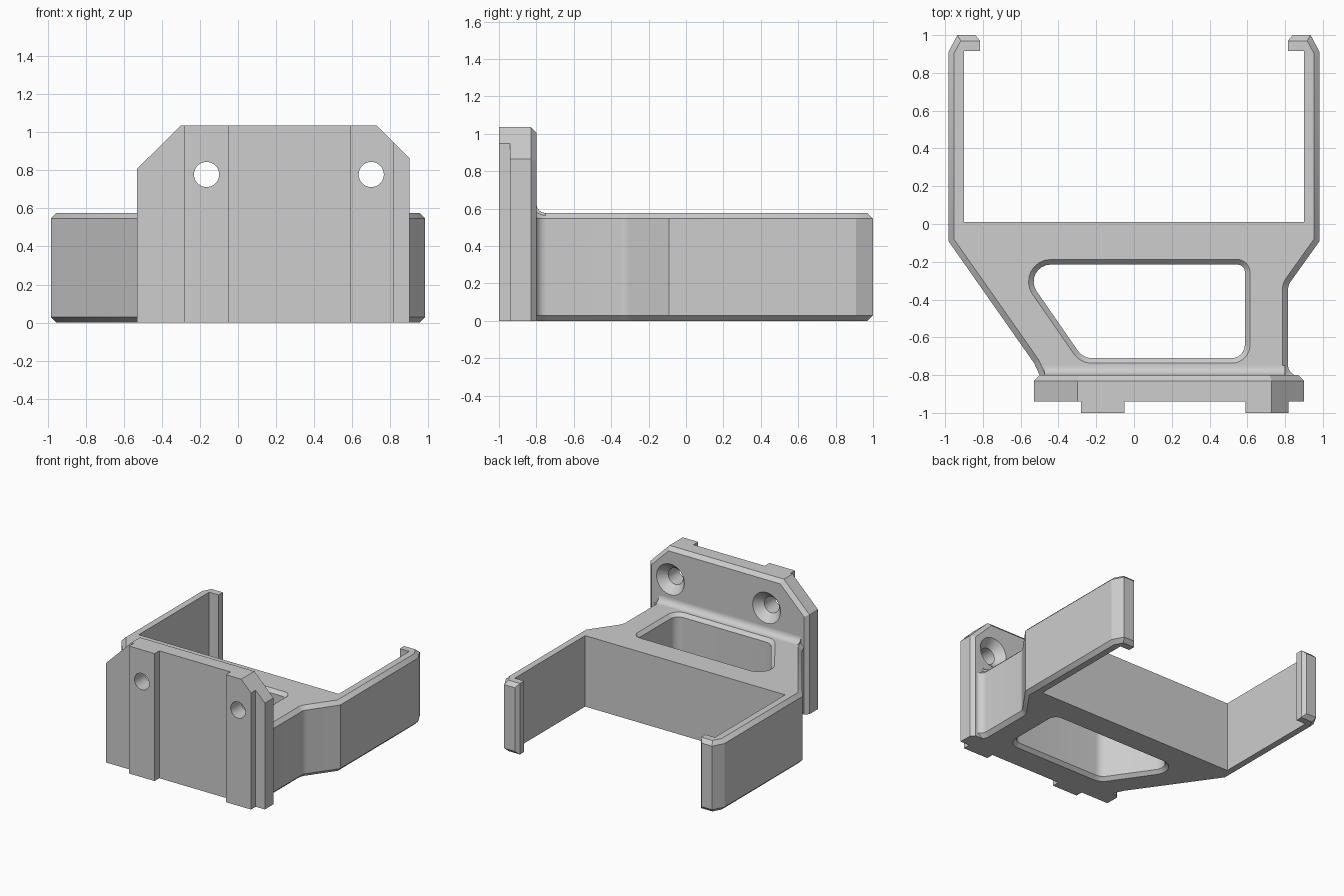
import bpy
import bmesh
import math
from mathutils import Vector

if "Cube" in bpy.data.objects:
    bpy.data.objects.remove(bpy.data.objects["Cube"], do_unlink=True)

grey = bpy.data.materials.new("plain_grey")
grey.use_nodes = True
GREY = (0.61, 0.61, 0.61, 1)
grey.diffuse_color = GREY
grey.node_tree.nodes["Principled BSDF"].inputs["Base Color"].default_value = GREY


def rounded(corners, steps=8):
    """Outline from (x, y) or (x, y, radius) corners."""
    out = []
    for i, c in enumerate(corners):
        v = Vector((c[0], c[1], 0))
        if len(c) == 2:
            out.append(v)
            continue
        r = c[2]
        before = corners[i - 1]
        after = corners[(i + 1) % len(corners)]
        a = (Vector((before[0], before[1], 0)) - v).normalized()
        b = (Vector((after[0], after[1], 0)) - v).normalized()
        half = a.angle(b) / 2
        centre = v + (a + b).normalized() * r / math.sin(half)
        reach = r / math.tan(half)
        start = (v + a * reach - centre).normalized()
        end = (v + b * reach - centre).normalized()
        out += [centre + start.slerp(end, k / steps) * r for k in range(steps + 1)]
    return out


def inset(outline, d):
    """Mitred inward offset of a counter-clockwise outline."""
    out = []
    for i, p in enumerate(outline):
        e1 = (p - outline[i - 1]).normalized()
        e2 = (outline[(i + 1) % len(outline)] - p).normalized()
        n1, n2 = Vector((-e1.y, e1.x, 0)), Vector((-e2.y, e2.x, 0))
        out.append(p + (n1 + n2) * d / (1 + n1.dot(n2)))
    return out


def loft(name, rings):
    """Closed solid through rings of equal point count."""
    bm = bmesh.new()
    rows = [[bm.verts.new(p) for p in ring] for ring in rings]
    n = len(rows[0])
    for low, high in zip(rows, rows[1:]):
        for i in range(n):
            j = (i + 1) % n
            bm.faces.new((low[i], low[j], high[j], high[i]))
    bm.faces.new(rows[0][::-1])
    bm.faces.new(rows[-1])
    bmesh.ops.recalc_face_normals(bm, faces=bm.faces)
    mesh = bpy.data.meshes.new(name)
    bm.to_mesh(mesh)
    bm.free()
    mesh.materials.append(grey)
    obj = bpy.data.objects.new(name, mesh)
    bpy.context.collection.objects.link(obj)
    return obj


def flat(outline, z):
    return [(p.x, p.y, z) for p in outline]


def upright(outline, y):
    return [(p.x, y, p.y) for p in outline]


def select(obj):
    bpy.ops.object.select_all(action="DESELECT")
    obj.select_set(True)
    bpy.context.view_layer.objects.active = obj


def cut(target, cutter):
    select(target)
    mod = target.modifiers.new("cut", "BOOLEAN")
    mod.operation = "DIFFERENCE"
    mod.solver = "EXACT"
    mod.object = cutter
    bpy.ops.object.modifier_apply(modifier=mod.name)


HEIGHT, BEVEL = 0.577, 0.03

# Cradle body: bevelled outer silhouette, its tail buried in the plate
outer = rounded([
    (-.50, -.90), (.875, -.90), (.875, -.81), (.815, -.785, .06), (.815, -.325, .08),
    (.983, -.09), (.983, .91), (.935, 1), (-.935, 1), (-.983, .91),
    (-.983, -.09), (-.53, -.735, .05), (-.50, -.80)])
small = inset(outer, BEVEL)
body = loft("cradle_body", [flat(small, 0), flat(outer, BEVEL),
                            flat(outer, HEIGHT - BEVEL), flat(small, HEIGHT)])

# Open pocket between the arms, leaving hooked tips
right_side = [(.90, .01), (.90, .915), (.815, .915), (.815, .97), (.84, 1), (.88, 1.05)]
pocket = rounded(right_side + [(-x, y) for x, y in reversed(right_side)])
pocket_cutter = loft("pocket_cutter", [flat(pocket, -.1), flat(pocket, HEIGHT + .1)])

# Window with bevelled rims
window = rounded([(-.613, -.215, .09), (-.27, -.71, .09), (.587, -.71, .07), (.587, -.215, .04)])
D = 0.027
wide = inset(window, -2 * D)
window_cutter = loft("window_cutter", [
    flat(wide, -D), flat(window, D), flat(window, HEIGHT - D), flat(wide, HEIGHT + D)])

cut(body, pocket_cutter)
cut(body, window_cutter)

# Mounting plate with clipped upper corners and bevelled back rim
face = rounded([(-.53, 0), (.90, 0), (.90, .865), (.729, 1.036), (-.30, 1.036), (-.53, .808)])
back_face = inset(face, BEVEL)
for p in back_face[:2]:
    p.y = 0
plate = loft("mounting_plate", [upright(face, -.94), upright(face, -.83), upright(back_face, -.80)])

# Raised vertical ribs on the front
left_rib = rounded([(.59, 0), (.817, 0), (.817, .948), (.729, 1.036), (.59, 1.036)])
right_rib = rounded([(-.28, 0), (-.05, 0), (-.05, 1.036), (-.28, 1.036)])
ribs = [loft("left_rib", [upright(left_rib, -1), upright(left_rib, -.94)]),
        loft("right_rib", [upright(right_rib, -1), upright(right_rib, -.94)])]

# Countersunk screw holes
cutters = [pocket_cutter, window_cutter]
for x, rib in zip((.70, -.165), ribs):
    rings = []
    for r, y in ((.066, -1.1), (.066, -.865), (.125, -.80), (.125, -.7)):
        angles = [math.tau * k / 40 for k in range(40)]
        rings.append([(x + r * math.cos(a), y, .778 + r * math.sin(a)) for a in angles])
    hole = loft("hole_cutter", rings)
    cut(plate, hole)
    cut(rib, hole)
    cutters.append(hole)

# Concave fillet where the body top meets the plate
R = 0.05
profile = [(-.84, HEIGHT - .02), (-.80 + R, HEIGHT - .02)]
profile += [(-.80 + R - R * math.sin(a), HEIGHT + R - R * math.cos(a))
            for a in (math.pi / 2 * k / 8 for k in range(9))]
profile.append((-.84, HEIGHT + R))
fillet = loft("top_fillet", [[(x, y, z) for y, z in profile] for x in (-.475, .80)])

for c in cutters:
    bpy.data.objects.remove(c, do_unlink=True)
for part in [body, plate, fillet] + ribs:
    select(part)
    bpy.ops.object.shade_smooth_by_angle(angle=math.radians(25))
